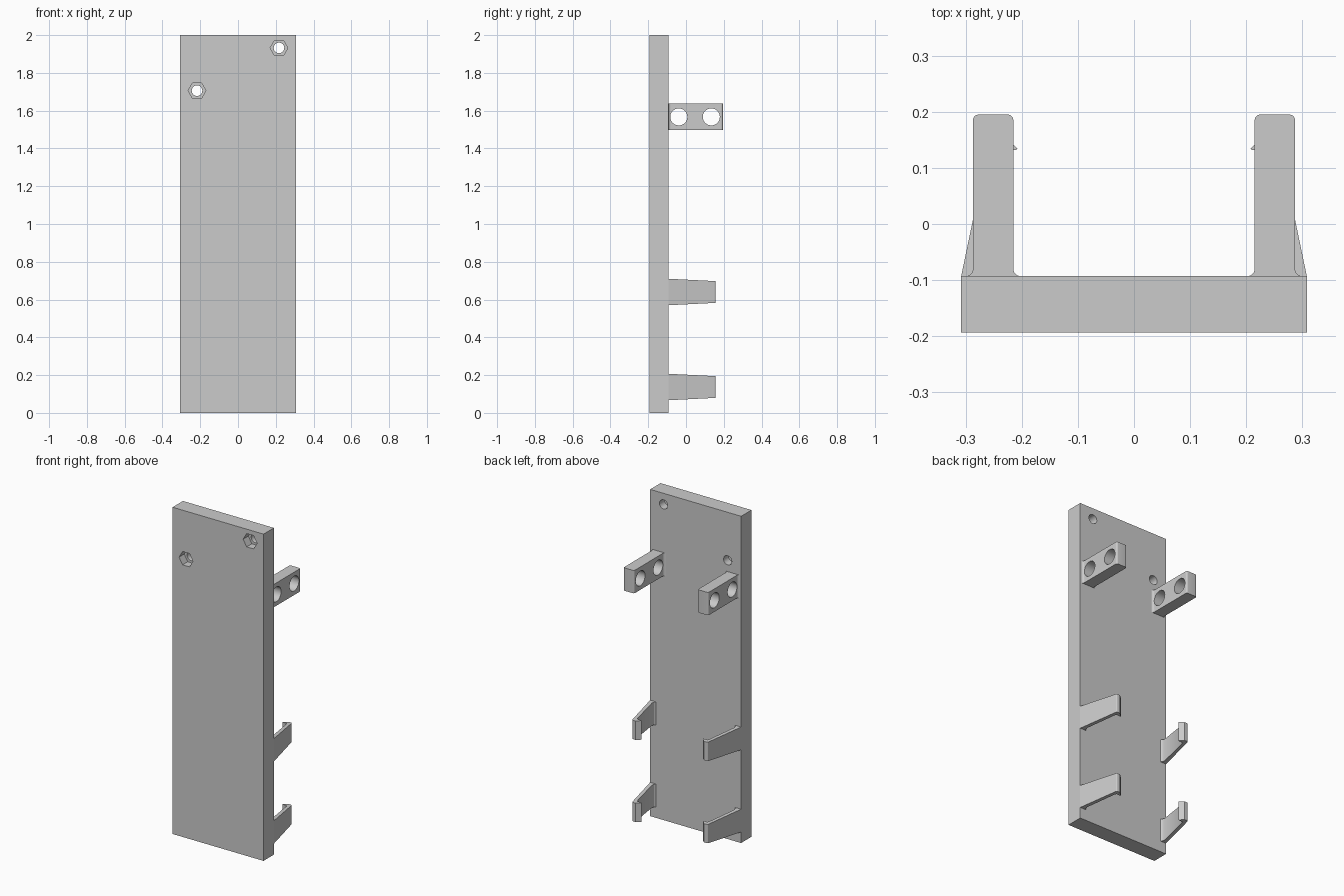
import bpy, bmesh
from math import pi, sin, cos
from mathutils import Matrix, Vector

cube = bpy.data.objects.get("Cube")
if cube:
    bpy.data.objects.remove(cube, do_unlink=True)

grey = bpy.data.materials.new("light grey")
grey.use_nodes = True
COLOUR = (0.6, 0.6, 0.6, 1)
grey.diffuse_color = COLOUR
grey.node_tree.nodes["Principled BSDF"].inputs["Base Color"].default_value = COLOUR

HALF_W, BACK = 0.308, -0.093      # plate half width and its rear face


def finish(name, bm):
    bmesh.ops.recalc_face_normals(bm, faces=bm.faces)
    mesh = bpy.data.meshes.new(name)
    bm.to_mesh(mesh)
    bm.free()
    mesh.materials.append(grey)
    obj = bpy.data.objects.new(name, mesh)
    bpy.context.collection.objects.link(obj)
    return obj


def prism(name, points, low, high, taper=0):
    """Extrude a plan outline between heights; taper narrows it toward the rear."""
    bm = bmesh.new()
    base = bm.faces.new([bm.verts.new((x, y, low)) for x, y in points])
    ext = bmesh.ops.extrude_face_region(bm, geom=[base])
    for v in ext["geom"]:
        if isinstance(v, bmesh.types.BMVert):
            v.co.z = high
    mid = (low + high) / 2
    for v in bm.verts:
        v.co.z -= (1 if v.co.z > mid else -1) * taper * (v.co.y - BACK)
    return finish(name, bm)


def arc(cx, cy, r, start, end, steps=6):
    angles = [start + (end - start) * i / steps for i in range(steps + 1)]
    return [(cx + r * cos(a), cy + r * sin(a)) for a in angles]


def cutter(name, centre, axis, radius, depth, sides):
    bm = bmesh.new()
    bmesh.ops.create_cone(bm, cap_ends=True, segments=sides, radius1=radius,
                          radius2=radius, depth=depth)
    turn = Matrix.Rotation(pi / 2, 4, "X" if axis == "Y" else "Y")
    if sides == 6:      # put hexagon corners to the left and right
        turn = turn @ Matrix.Rotation(pi / 6, 4, "Z")
    bm.transform(Matrix.Translation(centre) @ turn)
    if sides == 6 and max(v.co.x for v in bm.verts) - centre[0] < radius * 0.95:
        bm.transform(Matrix.Translation(centre) @ Matrix.Rotation(pi / 6, 4, "Y")
                     @ Matrix.Translation(-Vector(centre)))
    obj = finish(name, bm)
    obj.hide_render = True
    return obj


def cut(target, tools):
    for tool in tools:
        mod = target.modifiers.new("hole", "BOOLEAN")
        mod.operation, mod.solver, mod.object = "DIFFERENCE", "EXACT", tool
    bpy.context.view_layer.update()
    graph = bpy.context.evaluated_depsgraph_get()
    mesh = bpy.data.meshes.new_from_object(target.evaluated_get(graph))
    target.modifiers.clear()
    target.data = mesh
    for tool in tools:
        bpy.data.objects.remove(tool, do_unlink=True)


# Back plate with two screw holes and hexagonal nut pockets
FRONT = BACK - 0.1
plate = prism("back_plate", [(-HALF_W, FRONT), (HALF_W, FRONT),
                             (HALF_W, BACK), (-HALF_W, BACK)], 0, 2)
tools = []
for x, z in ((0.217, 1.932), (-0.217, 1.706)):
    tools.append(cutter("screw_hole", (x, FRONT + 0.05, z), "Y", 0.028, 0.3, 32))
    tools.append(cutter("nut_pocket", (x, FRONT, z), "Y", 0.047, 0.1, 6))
cut(plate, tools)

# Pierced lug: rounded rear corners, small fillets where it meets the plate
IN, OUT, END, R, F = 0.215, 0.287, 0.195, 0.01, 0.013
lug_outline = (arc(OUT + F, BACK + F, F, 1.5 * pi, pi)
               + arc(OUT - R, END - R, R, 0, pi / 2)
               + arc(IN + R, END - R, R, pi / 2, pi)
               + arc(IN - F, BACK + F, F, 0, -pi / 2))

# Snap clip: arm leaning inward, ending in a barbed hook
clip_outline = ([(HALF_W, BACK), (0.257, 0.152)] + arc(0.25, 0.15, 0.007, 0.3, pi / 2, 4)
                + [(0.232, 0.157), (0.208, 0.135), (0.21, 0.132), (0.236, 0.132)]
                + [(0.242, 0.122), (0.279, -0.068), (0.276, -0.083), (0.268, BACK)])

for side, sx in (("left", 1), ("right", -1)):
    def mirrored(points):
        return [(sx * x, y) for x, y in points]

    lug = prism(side + "_lug", mirrored(lug_outline), 1.497, 1.637)
    cut(lug, [cutter("lug_hole", (sx * 0.25, y, 1.567), "Y2", 0.045, 0.3, 40)
              for y in (-0.038, 0.134)])
    parts = [lug]
    for level, z in (("lower", 0.137), ("upper", 0.64)):
        parts.append(prism(f"{side}_{level}_clip", mirrored(clip_outline),
                           z - 0.07, z + 0.07, 0.05))
    for part in parts:
        part.select_set(True)

# Smooth the rounded surfaces while keeping edges sharp
plate.select_set(True)
bpy.context.view_layer.objects.active = plate
bpy.ops.object.shade_smooth_by_angle(angle=pi / 7)
